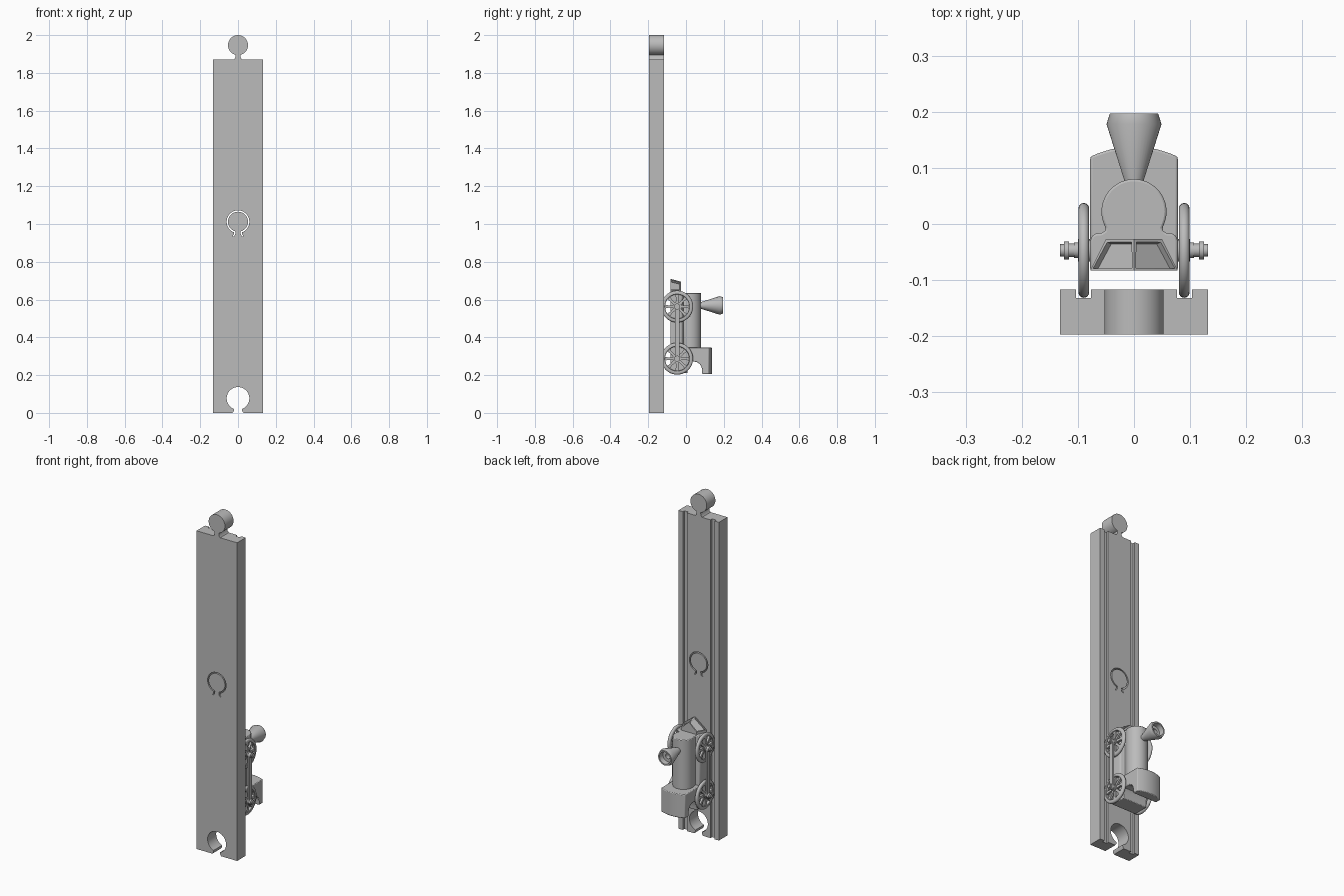
import bpy, bmesh
from math import radians, sin, cos, asin, pi
from mathutils import Vector, Matrix

cube = bpy.data.objects.get("Cube")
if cube:
    bpy.data.objects.remove(cube, do_unlink=True)

grey = bpy.data.materials.new("plain_grey")
grey.use_nodes = True
grey.diffuse_color = (0.5, 0.5, 0.5, 1)
grey.node_tree.nodes["Principled BSDF"].inputs["Base Color"].default_value = (0.5, 0.5, 0.5, 1)

# Maps a flat point (u, v) and a depth t to space, for each extrusion axis
PLACE = {
    "X": lambda u, v, t: (t, u, v),
    "Y": lambda u, v, t: (u, t, v),
    "Z": lambda u, v, t: (u, v, t),
}


def finish(name, bm, bevel=0, smooth=True):
    bmesh.ops.remove_doubles(bm, verts=bm.verts, dist=1e-5)
    bmesh.ops.recalc_face_normals(bm, faces=bm.faces)
    mesh = bpy.data.meshes.new(name)
    bm.to_mesh(mesh)
    bm.free()
    ob = bpy.data.objects.new(name, mesh)
    bpy.context.collection.objects.link(ob)
    mesh.materials.append(grey)
    if bevel:
        mod = ob.modifiers.new("soft_edges", "BEVEL")
        mod.width, mod.segments, mod.limit_method = bevel, 2, "ANGLE"
        mod.angle_limit = radians(40)
    activate(ob)
    if smooth:
        bpy.ops.object.shade_smooth_by_angle(angle=radians(35))
    return ob


def activate(ob):
    bpy.ops.object.select_all(action="DESELECT")
    ob.select_set(True)
    bpy.context.view_layer.objects.active = ob


def loft(bm, low, high):
    """Solid between two matching loops of points."""
    a = [bm.verts.new(p) for p in low]
    b = [bm.verts.new(p) for p in high]
    n = len(a)
    bm.faces.new(a)
    bm.faces.new(b[::-1])
    return [bm.faces.new((a[i], b[i], b[(i + 1) % n], a[(i + 1) % n])) for i in range(n)]


def prism(name, pts, axis, t0, t1, **kw):
    bm = bmesh.new()
    place = PLACE[axis]
    loft(bm, [place(u, v, t0) for u, v in pts], [place(u, v, t1) for u, v in pts])
    return finish(name, bm, **kw)


def box(u0, u1, v0, v1):
    return [(u0, v0), (u1, v0), (u1, v1), (u0, v1)]


def mirrored(half):
    """Close a right-hand half outline with its reflection."""
    return half + [(-u, v) for u, v in reversed(half)]


def arc(cu, cv, r, a0, a1, n):
    return [(cu + r * cos(a0 + (a1 - a0) * i / n), cv + r * sin(a0 + (a1 - a0) * i / n))
            for i in range(n + 1)]


def add_lathe(bm, profile, axis, centre, closed=False, n=40):
    """Turn a (radius, depth) profile around an axis through centre."""
    rings = []
    for r, t in profile:
        rings.append([bm.verts.new(Vector(PLACE[axis](r * cos(2 * pi * i / n), r * sin(2 * pi * i / n), t))
                                   + Vector(centre)) for i in range(n)])
    if closed:
        rings.append(rings[0])
    for a, b in zip(rings, rings[1:]):
        for i in range(n):
            bm.faces.new((a[i], a[(i + 1) % n], b[(i + 1) % n], b[i]))


# Track: two interlocking pieces, each with a peg, a socket and two grooves
LENGTH, HALF, REACH, PEG, SOCKET = 0.935, 0.132, 0.077, 0.053, 0.06
BACK, FACE, FLOOR = -0.197, -0.117, -0.132


def track_piece(name, base):
    s, p = asin(0.021 / SOCKET), asin(0.013 / PEG)
    half = arc(0, REACH, SOCKET, pi / 2, -pi / 2 + s, 24)
    half += [(0.022, 0.01), (0.029, 0), (HALF, 0), (HALF, LENGTH), (0.022, LENGTH),
             (0.015, LENGTH + 0.008)]
    half += arc(0, LENGTH + REACH, PEG, -pi / 2 + p, pi / 2, 24)
    # One loop: up the right, over the peg, down the left, around the socket
    left = [(-u, v) for u, v in reversed(half)]
    pts = [(u, v + base) for u, v in half + left[1:-1]]
    ob = prism(name, pts, "Y", BACK, FACE)
    for side in (-1, 1):
        cutter = prism("groove_cutter", box(side * 0.09 - 0.013, side * 0.09 + 0.013,
                       base - 0.1, base + LENGTH + 0.03), "Y", FLOOR, FACE + 0.1, smooth=False)
        cutter.hide_render = True
        activate(ob)
        mod = ob.modifiers.new("groove", "BOOLEAN")
        mod.operation, mod.solver, mod.object = "DIFFERENCE", "EXACT", cutter
        bpy.ops.object.modifier_apply(modifier=mod.name)
        bpy.data.objects.remove(cutter, do_unlink=True)


track_piece("lower_track", 0)
track_piece("upper_track", LENGTH)

# Boiler and chassis in one section
SIDE, BELLY = 0.078, -0.083
section = [(SIDE, BELLY), (SIDE, -0.03), (0.075, -0.021), (0.068, -0.017), (0.058, -0.016), (0.052, -0.012)]
section += arc(0, 0.022, 0.058, radians(-30), radians(90), 20)
prism("boiler_and_chassis", mirrored(section), "Z", 0.3, 0.635, bevel=0.004)

# Cab with an open rear and an arched roof
bm = bmesh.new()
profile = [(BELLY, 0.345), (BELLY, 0.21), (0.008, 0.21), (0.01, 0.255), (0.018, 0.267), (0.035, 0.272),
           (0.055, 0.27), (0.072, 0.26), (0.082, 0.245), (0.085, 0.23), (0.085, 0.206),
           (0.12, 0.206), (0.12, 0.345)]
loft(bm, [(-SIDE, u, v) for u, v in profile], [(SIDE, u, v) for u, v in profile])
for i in range(1, 12):
    bmesh.ops.bisect_plane(bm, geom=bm.verts[:] + bm.edges[:] + bm.faces[:],
                           plane_co=(SIDE * (i / 6 - 1), 0, 0), plane_no=(1, 0, 0))
for v in bm.verts:
    if v.co.y > 0.119:
        v.co.y += 0.018 * (1 - (v.co.x / SIDE) ** 2)
finish("cab", bm, bevel=0.004)

# Flared chimney with a hollow top
bm = bmesh.new()
add_lathe(bm, [(0, 0.06), (0.018, 0.06), (0.018, 0.08), (0.049, 0.178), (0.043, 0.197), (0.035, 0.197),
               (0.032, 0.168), (0.015, 0.168), (0.015, 0.12), (0, 0.12)], "Y", (0, 0, 0.569))
finish("chimney", bm)

# Pointed front guard with sunken panels
bm = bmesh.new()


def guard_loop(w, y, tip):
    return [(-w, y, 0.63), (-w, y, 0.65), (0, y, tip), (w, y, 0.65), (w, y, 0.63)]


sides = loft(bm, guard_loop(SIDE, BELLY, 0.71), guard_loop(0.05, -0.027, 0.695))
bmesh.ops.recalc_face_normals(bm, faces=bm.faces)
bmesh.ops.inset_individual(bm, faces=sides[1:3], thickness=0.007)
for f in sides[1:3]:
    f.normal_update()
for f in sides[1:3]:
    normal = f.normal.copy()
    new = bmesh.ops.extrude_discrete_faces(bm, faces=[f])["faces"][0]
    bmesh.ops.translate(bm, verts=new.verts, vec=normal * -0.012)
finish("front_guard", bm, smooth=False)

# Wheels, axles and crank pins
AXLE_Y = -0.047
rim = arc(0.075, 0.0895, 0.0095, radians(-90), radians(90), 8)
rim += [(0.066, 0.099), (0.064, 0.097), (0.064, 0.082), (0.066, 0.08)]
hub = [(0, 0.078), (0.02, 0.078), (0.02, 0.1), (0.014, 0.1), (0.014, 0.107), (0.009, 0.107), (0.009, 0.116),
       (0.016, 0.116), (0.016, 0.125), (0.011, 0.125), (0.011, 0.132), (0, 0.132)]
for end, z in (("rear", 0.287), ("front", 0.563)):
    centre = (0, AXLE_Y, z)
    for side, s in (("left", 1), ("right", -1)):
        bm = bmesh.new()
        add_lathe(bm, [(r, s * t) for r, t in rim], "X", centre, closed=True)
        for i in range(8):
            turn = Matrix.Translation(centre) @ Matrix.Rotation(i * pi / 4, 4, "X")
            outline = [(0.015, -0.008), (0.045, -0.006), (0.067, -0.011),
                       (0.067, 0.011), (0.045, 0.006), (0.015, 0.008)]
            loft(bm, [turn @ Vector((s * 0.083, u, v)) for u, v in outline],
                 [turn @ Vector((s * 0.095, u, v)) for u, v in outline])
        finish(f"{end}_{side}_wheel", bm)
        bm = bmesh.new()
        add_lathe(bm, [(r, s * t) for r, t in hub], "X", centre, n=24)
        finish(f"{end}_{side}_crank_pin", bm)
    bm = bmesh.new()
    add_lathe(bm, [(0, -0.09), (0.012, -0.09), (0.012, 0.09), (0, 0.09)], "X", centre, n=24)
    finish(f"{end}_axle", bm)

# Coupling rods joining the crank pins
rod = arc(AXLE_Y, 0.563, 0.012, 0, pi, 10) + arc(AXLE_Y, 0.287, 0.012, pi, 2 * pi, 10)
for side, s in (("left", 1), ("right", -1)):
    prism(f"{side}_coupling_rod", rod, "X", s * 0.107, s * 0.116)
